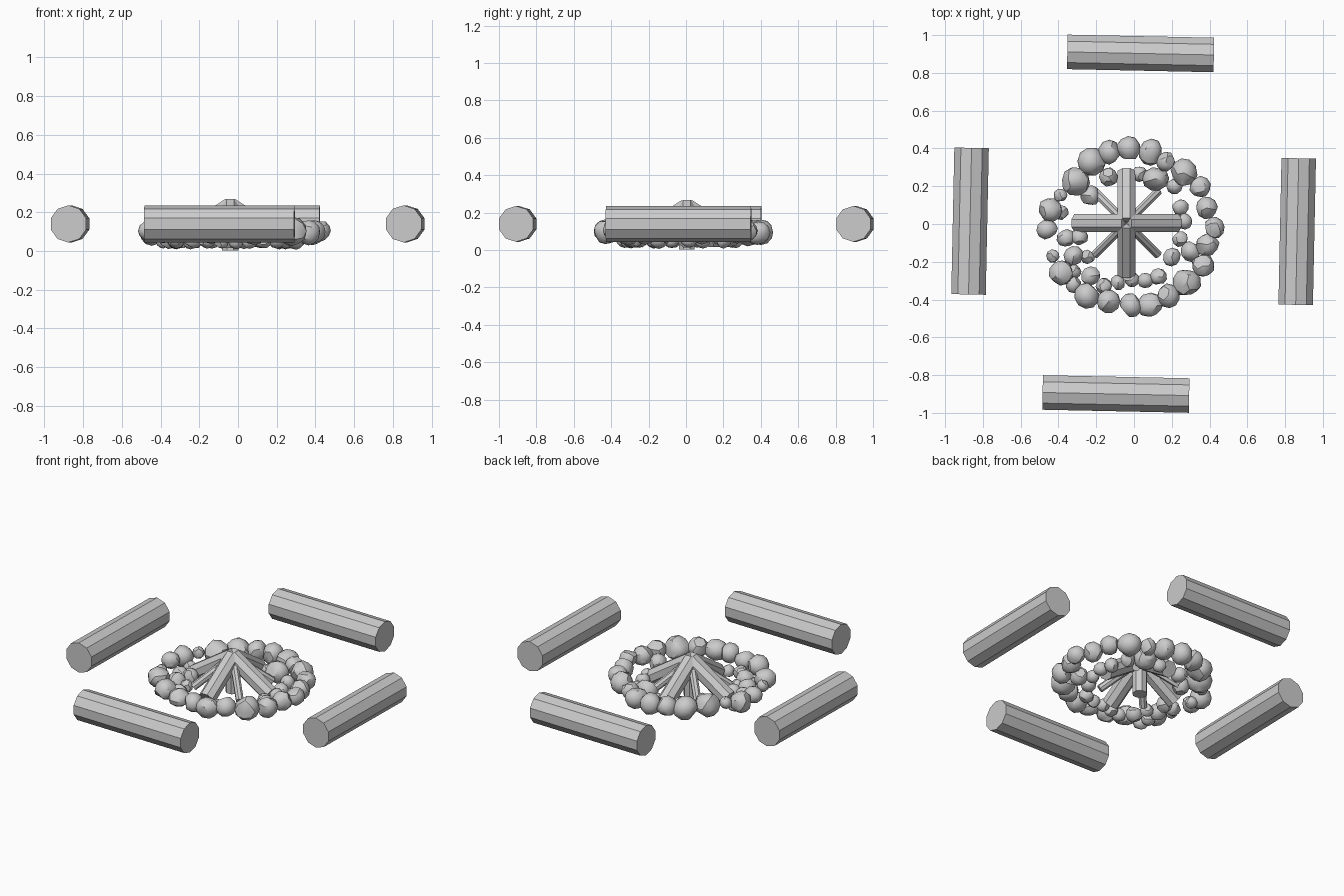
import bpy, bmesh, math, random
from mathutils import Vector, Matrix

if "Cube" in bpy.data.objects:
    bpy.data.objects.remove(bpy.data.objects["Cube"])

random.seed(4)


def finish(name, bm, smooth=None):
    me = bpy.data.meshes.new(name)
    bm.to_mesh(me)
    bm.free()
    ob = bpy.data.objects.new(name, me)
    bpy.context.collection.objects.link(ob)
    if smooth:
        bpy.ops.object.select_all(action='DESELECT')
        ob.select_set(True)
        bpy.context.view_layer.objects.active = ob
        bpy.ops.object.shade_smooth_by_angle(angle=math.radians(smooth))
    return ob


def rod(name, a, b, radius, sides, roll=0.0):
    """Straight prism from a to b; roll = 0 puts a corner on top."""
    a, b = Vector(a), Vector(b)
    axis = (b - a).normalized()
    side = axis.cross(Vector((0, 0, 1)))
    side = side.normalized() if side.length > 1e-4 else Vector((1, 0, 0))
    up = side.cross(axis)
    bm = bmesh.new()
    rings = []
    for p in (a, b):
        ring = []
        for i in range(sides):
            t = roll + 2 * math.pi * i / sides
            ring.append(bm.verts.new(p + radius * (math.cos(t) * up + math.sin(t) * side)))
        rings.append(ring)
    for i in range(sides):
        j = (i + 1) % sides
        bm.faces.new((rings[0][i], rings[0][j], rings[1][j], rings[1][i]))
    bm.faces.new(rings[0][::-1])
    bm.faces.new(rings[1])
    bmesh.ops.recalc_face_normals(bm, faces=bm.faces[:])
    return finish(name, bm)


def stone(name, x, y, z, r):
    """Lumpy rounded stone with a few flattened sides."""
    bm = bmesh.new()
    bmesh.ops.create_icosphere(bm, subdivisions=2, radius=1)
    cuts = [(Vector([random.gauss(0, 1) for _ in range(3)]).normalized(),
             random.uniform(0.78, 0.92)) for _ in range(6)]
    for v in bm.verts:
        for n, d in cuts:
            over = v.co.dot(n) - d
            if over > 0:
                v.co -= n * over
    size = [r * random.uniform(0.98, 1.12) for _ in range(3)]
    spin = Matrix.Rotation(random.uniform(0, 6.28), 4, 'Z')
    bm.transform(Matrix.Translation((x, y, z)) @ spin @ Matrix.Diagonal((*size, 1)))
    return finish(name, bm, 30)


# Four log seats around the fire
for name, cx, cy, ang in (("back", 0.035, 0.903, -1.2), ("front", -0.096, -0.9, -1.2),
                          ("left", -0.868, 0.015, 88.8), ("right", 0.864, -0.04, 88.8)):
    d = Vector((math.cos(math.radians(ang)), math.sin(math.radians(ang)), 0)) * 0.388
    c = Vector((cx, cy, 0.14))
    rod("log_seat_" + name, c - d, c + d, 0.096, 10)

# Firewood: four thick sticks, four thin ones and a short centre post
HX, HY = -0.04, 0.005
for i in range(8):
    t = i * math.pi / 4
    thick = i % 2 == 0
    reach, low, rad = (0.265, 0.055, 0.052) if thick else (0.235, 0.05, 0.024)
    end = (HX + reach * math.cos(t), HY + reach * math.sin(t), low)
    rod("thick_stick" if thick else "thin_stick", (HX, HY, 0.228), end, rad, 8, math.pi / 8)
rod("centre_post", (HX, HY, 0.003), (HX, HY, 0.22), 0.045, 8, math.pi / 8)

# Outer ring of large stones: x, y, radius in hundredths
outer = [(-3, 40, 6.5), (9, 38, 6.5), (17, 33, 5), (26.5, 27, 7), (35, 19.5, 5.5),
         (38.5, 8.5, 6), (42.5, -2, 5.5), (39, -11, 6), (36.5, -22, 6), (28, -31, 7),
         (18, -38, 6), (8.5, -43, 6.5), (-1.5, -43, 6), (-13.5, -41, 5.7),
         (-25, -38, 6.3), (-38.5, -26, 6.2), (-43, -17, 3.5), (-46, -3, 5.3),
         (-44.5, 7.5, 6.3), (-39, 15, 3.7), (-31, 22.5, 7.5), (-22.5, 33, 7), (-13, 38, 6)]
for x, y, r in outer:
    stone("ring_stone", x / 100, y / 100, 0.1 + random.uniform(-0.008, 0.008), r / 100)

# Inner scatter of small stones
inner = [(11.5, 24, 6.5), (3, 26.5, 4.2), (-13.5, 25, 5), (-23, 15, 5.2), (21.5, 20, 4.2),
         (24.5, 9, 4.2), (26.5, 1.5, 4.2), (24.5, -8, 4.2), (30, -14.5, 5.2), (20, -17.5, 4.6),
         (13, -28, 4.2), (6, -30, 4), (-1, -29.5, 3.7), (-8.5, -31, 3.8), (-16, -33, 4.2),
         (-23, -27.5, 4.8), (-32, -32, 4.2), (-32, -17, 5), (-29, -7, 4.8), (-36, -7.5, 4.6),
         (-38.5, 6, 3.7), (-24.5, -17.5, 3.8), (-32, -25, 4)]
for x, y, r in inner:
    stone("small_stone", x / 100, y / 100, 0.012 + r / 100, r / 100)
